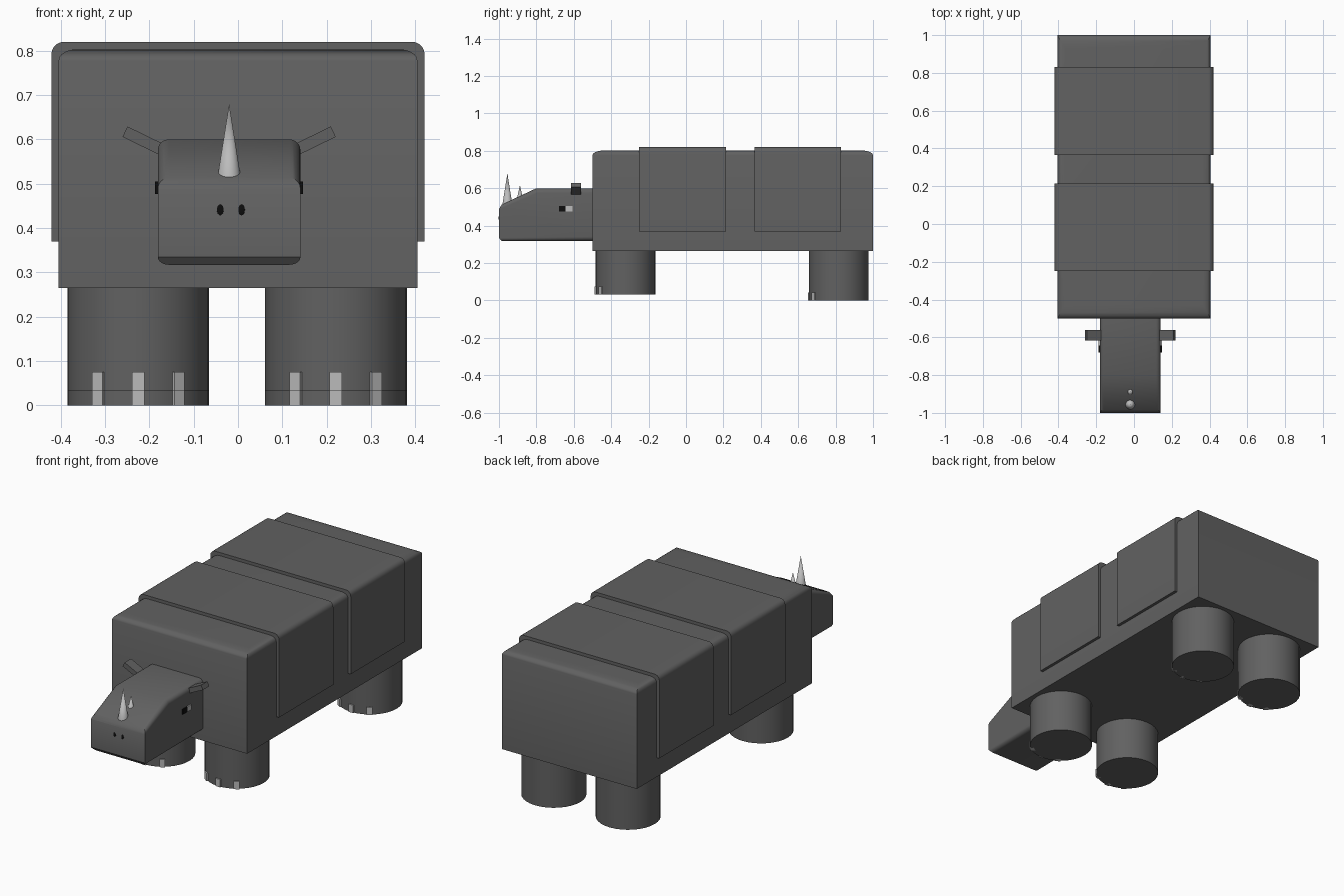
import bpy, bmesh, math
from mathutils import Matrix, Vector

if "Cube" in bpy.data.objects:
    bpy.data.objects.remove(bpy.data.objects["Cube"])


def material(name, v):
    m = bpy.data.materials.new(name)
    m.diffuse_color = (v, v, v, 1)
    m.use_nodes = True
    m.node_tree.nodes["Principled BSDF"].inputs["Base Color"].default_value = m.diffuse_color
    return m


HIDE = material("hide_grey", 0.12)
IVORY = material("ivory", 0.5)
BLACK = material("black", 0.004)
CX = -0.02  # head centre line


def finish(name, bm, mat, smooth=True):
    bmesh.ops.recalc_face_normals(bm, faces=bm.faces)
    me = bpy.data.meshes.new(name)
    bm.to_mesh(me)
    bm.free()
    ob = bpy.data.objects.new(name, me)
    bpy.context.collection.objects.link(ob)
    me.materials.append(mat)
    if smooth:
        bpy.ops.object.select_all(action='DESELECT')
        ob.select_set(True)
        bpy.context.view_layer.objects.active = ob
        bpy.ops.object.shade_smooth_by_angle(angle=math.radians(35))
    return ob


def box(name, lo, hi, mat, bevel=0, pick=None, unit=False):
    """Box between two corners; bevel the edges chosen by pick(mid, direction)."""
    lo, hi = Vector(lo), Vector(hi)
    bm = bmesh.new()
    bmesh.ops.create_cube(bm, size=1)
    place = Matrix.Translation((lo + hi) / 2) @ Matrix.Diagonal((*(hi - lo), 1))
    if not unit:
        bm.transform(place)
    if bevel:
        edges = []
        for e in bm.edges:
            a, b = e.verts[0].co, e.verts[1].co
            if pick((a + b) / 2, b - a):
                edges.append(e)
        bmesh.ops.bevel(bm, geom=edges, offset=bevel, segments=5, profile=0.5, affect='EDGES')
    if unit:
        bm.transform(place)
    return finish(name, bm, mat)


def turned_box(name, size, matrix, mat):
    bm = bmesh.new()
    bmesh.ops.create_cube(bm, size=1, matrix=matrix @ Matrix.Diagonal((*size, 1)))
    return finish(name, bm, mat, False)


def cone(name, r1, r2, x, y, z0, z1, mat, n=32):
    bm = bmesh.new()
    bmesh.ops.create_cone(bm, cap_ends=True, segments=n, radius1=r1, radius2=r2, depth=z1 - z0,
                          matrix=Matrix.Translation((x, y, (z0 + z1) / 2)))
    return finish(name, bm, mat)


# Body with rounded top rim
box("body", (-0.405, -0.5, 0.265), (0.405, 1.0, 0.803), HIDE, 0.048,
    lambda m, d: m.z > 0.4, unit=True)

# Two armour saddles draped over the body
for i, (y0, y1) in enumerate([(-0.25, 0.215), (0.365, 0.83)]):
    box(f"armour_plate_{i + 1}", (-0.421, y0, 0.37), (0.421, y1, 0.82), HIDE, 0.028,
        lambda m, d: m.z > 0.8 and abs(d.y) > 0.1)

# Head: side profile extruded across x, long edges rounded
profile = [(-0.48, 0.6), (-0.8, 0.6), (-0.985, 0.513), (-1.0, 0.488),
           (-1.0, 0.335), (-0.985, 0.317), (-0.48, 0.317)]
bm = bmesh.new()
face = bm.faces.new([bm.verts.new((CX - 0.161, y, z)) for y, z in profile])
ext = bmesh.ops.extrude_face_region(bm, geom=[face])
bmesh.ops.translate(bm, vec=(0.322, 0, 0), verts=[v for v in ext["geom"] if isinstance(v, bmesh.types.BMVert)])
long_edges = [e for e in bm.edges
              if abs(e.verts[0].co.x - e.verts[1].co.x) < 1e-5
              and abs(e.verts[0].co.y - e.verts[1].co.y) > 0.1]
bmesh.ops.bevel(bm, geom=long_edges, offset=0.025, segments=5, profile=0.5, affect='EDGES')
finish("head", bm, HIDE)

# Horns
cone("front_horn", 0.027, 0.0, CX, -0.955, 0.51, 0.68, IVORY)
cone("rear_horn", 0.018, 0.0, CX, -0.888, 0.535, 0.617, IVORY)

# Ears, eyes and nostrils, mirrored about the head centre line
for side, s in (("left", -1), ("right", 1)):
    turned_box(f"{side}_ear", (0.12, 0.055, 0.026),
               Matrix.Translation((CX + s * 0.181, -0.588, 0.591)) @ Matrix.Rotation(-s * math.radians(26), 4, 'Y'), HIDE)
    x = CX + s * 0.155
    turned_box(f"{side}_pupil", (0.024, 0.036, 0.028), Matrix.Translation((x, -0.662, 0.491)), BLACK)
    turned_box(f"{side}_eye_white", (0.024, 0.036, 0.028), Matrix.Translation((x, -0.626, 0.491)), IVORY)
    bm = bmesh.new()
    bmesh.ops.create_uvsphere(bm, u_segments=16, v_segments=10, radius=1,
                              matrix=Matrix.Translation((CX + 0.004 + s * 0.024, -0.997, 0.441))
                              @ Matrix.Diagonal((0.0095, 0.005, 0.016, 1)))
    finish(f"{side}_nostril", bm, BLACK)

# Legs with three toenails each; front pair is slightly shorter
for row, y, z0 in (("front", -0.323, 0.033), ("rear", 0.817, 0.0)):
    for side, x in (("left", -0.225), ("right", 0.221)):
        cone(f"{row}_{side}_leg", 0.16, 0.16, x, y, z0, 0.28, HIDE)
        for i, a in enumerate((-34, 0, 34)):
            spin = Matrix.Rotation(math.radians(a), 4, 'Z')
            turned_box(f"{row}_{side}_toe_{i + 1}", (0.028, 0.024, 0.042),
                       Matrix.Translation((x, y, z0 + 0.021)) @ spin @ Matrix.Translation((0, -0.154, 0)), IVORY)
